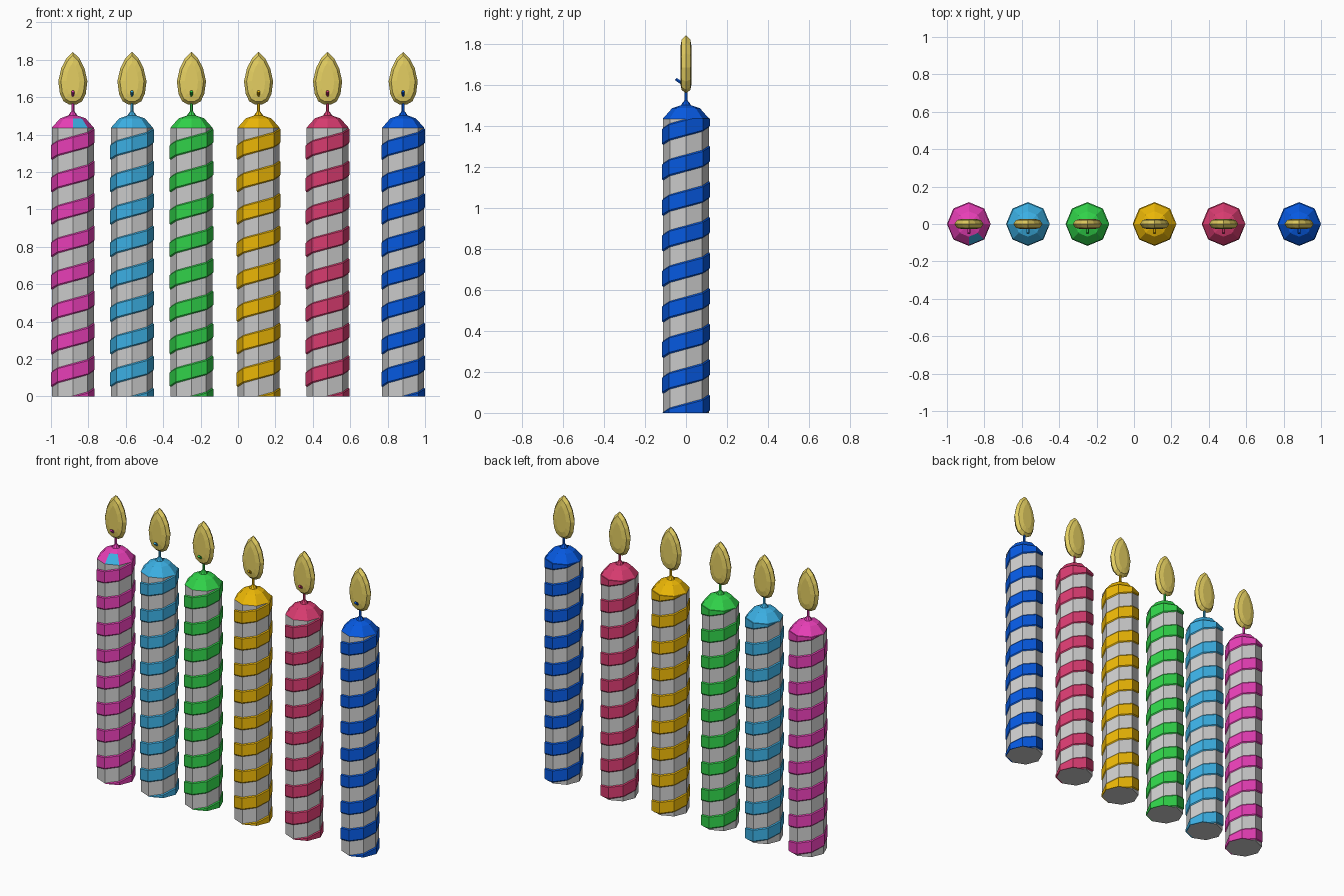
import bpy, bmesh
from math import sin, cos, pi
from mathutils import Vector

if "Cube" in bpy.data.objects:
    bpy.data.objects.remove(bpy.data.objects["Cube"])

SIDES = 8
PITCH = 0.1735
TOP = 1.435


def material(name, rgb):
    m = bpy.data.materials.new(name)
    m.diffuse_color = [(c / 255) ** 2.2 for c in rgb] + [1]
    m.use_nodes = True
    m.node_tree.nodes["Principled BSDF"].inputs["Base Color"].default_value = m.diffuse_color
    return m


def finish(bm, name, x, mats=()):
    bmesh.ops.recalc_face_normals(bm, faces=bm.faces)
    mesh = bpy.data.meshes.new(name)
    bm.to_mesh(mesh)
    bm.free()
    for m in mats:
        mesh.materials.append(m)
    ob = bpy.data.objects.new(name, mesh)
    ob.location.x = x
    bpy.context.collection.objects.link(ob)
    return ob


def loft(bm, rings, ends=True):
    """Bridge rings of points; returns side faces row by row."""
    vs = [[bm.verts.new(p) for p in r] for r in rings]
    n = len(vs[0])
    faces = [bm.faces.new((a[i], a[(i + 1) % n], b[(i + 1) % n], b[i]))
             for a, b in zip(vs, vs[1:]) for i in range(n)]
    if ends:
        bm.faces.new(vs[0][::-1])
        bm.faces.new(vs[-1])
    return faces


def circle(r, z, n=SIDES):
    return [(r * cos(2 * pi * i / n), r * sin(2 * pi * i / n), z) for i in range(n)]


def wax_body(x, tag):
    bm = bmesh.new()
    loft(bm, [circle(0.112, 0), circle(0.112, TOP)])
    finish(bm, "body_" + tag, x)


def stripe(x, tag, mat):
    # raised band winding up the body, trimmed at both ends
    bm = bmesh.new()
    section = ((0.109, -0.045), (0.117, -0.035), (0.117, 0.035), (0.109, 0.045))
    rings = []
    for i in range(-SIDES, SIDES * 9 + 1):
        a = 2 * pi * i / SIDES
        z = 0.005 + PITCH * i / SIDES
        rings.append([(r * cos(a), r * sin(a), z + dz) for r, dz in section])
    loft(bm, rings)
    for z, up in ((0, -1), (TOP + 0.003, 1)):
        geom = bm.verts[:] + bm.edges[:] + bm.faces[:]
        cut = bmesh.ops.bisect_plane(bm, geom=geom, plane_co=(0, 0, z),
                                     plane_no=(0, 0, up), clear_outer=True)
        edges = [e for e in cut["geom_cut"] if isinstance(e, bmesh.types.BMEdge)]
        bmesh.ops.holes_fill(bm, edges=edges)
    finish(bm, "stripe_" + tag, x, [mat])


def cap(x, tag, mat, patch=None):
    # faceted shoulder flaring into the wick
    bm = bmesh.new()
    rows = ((0.114, TOP), (0.068, 1.487), (0.024, 1.502), (0.018, 1.512), (0.008, 1.525))
    faces = loft(bm, [circle(r, z) for r, z in rows])
    if patch:
        faces[6].material_index = 1
    finish(bm, "cap_" + tag, x, [mat] + ([patch] if patch else []))


def wick(x, tag, mat):
    # thin stem bending forward through the flame
    bm = bmesh.new()
    path = [Vector((0, y, z)) for y, z in
            ((0, 1.515), (0, 1.582), (-0.014, 1.604), (-0.05, 1.63))]
    rings = []
    for i, p in enumerate(path):
        t = (path[min(i + 1, 3)] - path[max(i - 1, 0)]).normalized()
        side = Vector((1, 0, 0))
        up = t.cross(side)
        rings.append([p + 0.008 * (cos(k * pi / 3) * side + sin(k * pi / 3) * up)
                      for k in range(6)])
    loft(bm, rings)
    finish(bm, "wick_" + tag, x, [mat])


def flame(x, tag, mat):
    # flat teardrop with bevelled front and back
    half = ((0.018, 1.56), (0.05, 1.578), (0.069, 1.618), (0.078, 1.685),
            (0.062, 1.755), (0.035, 1.808))
    outline = list(half) + [(0, 1.842)] + [(-px, z) for px, z in reversed(half)]
    rings = []
    for s, y in ((0.45, -0.028), (0.82, -0.021), (1, 0), (0.82, 0.021), (0.45, 0.028)):
        rings.append([(px * s, y, 1.69 + (z - 1.69) * (0.3 + 0.7 * s if s < 1 else 1))
                      for px, z in outline])
    bm = bmesh.new()
    loft(bm, rings)
    finish(bm, "flame_" + tag, x, [mat])


candles = (("pink", -0.883, (232, 65, 182)), ("sky", -0.567, (62, 175, 228)),
           ("green", -0.249, (52, 210, 75)), ("yellow", 0.11, (236, 182, 15)),
           ("red", 0.479, (216, 62, 112)), ("blue", 0.883, (15, 90, 225)))
mats = {tag: material(tag + "_wax", rgb) for tag, _, rgb in candles}
fire = material("fire", (228, 206, 98))

for tag, x, _ in candles:
    wax_body(x, tag)
    stripe(x, tag, mats[tag])
    cap(x, tag, mats[tag], mats["sky"] if tag == "pink" else None)
    wick(x, tag, mats[tag])
    flame(x, tag, fire)
